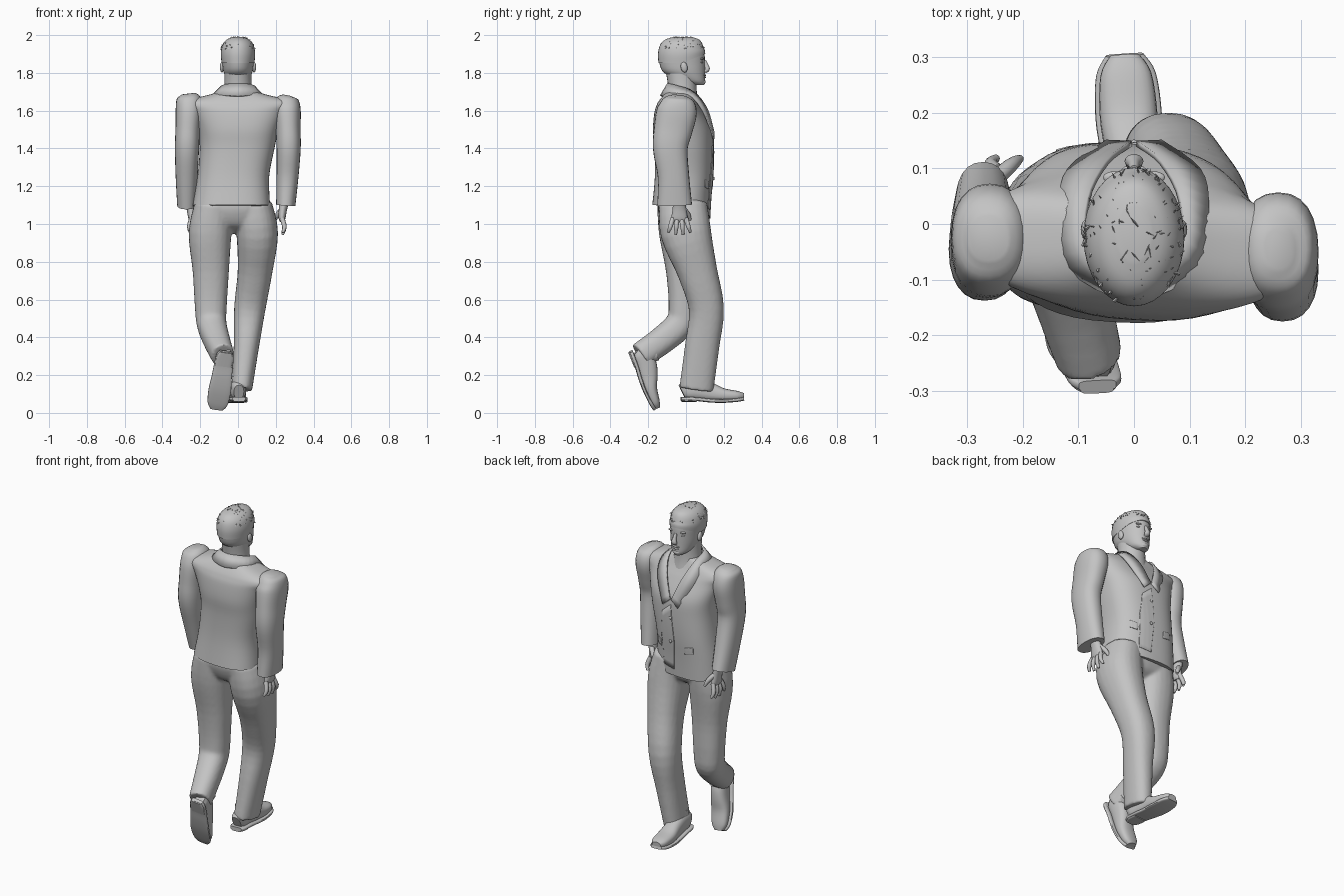
import bpy, bmesh, math, random
from mathutils import Vector, Matrix

random.seed(4)
if "Cube" in bpy.data.objects:
    bpy.data.objects.remove(bpy.data.objects["Cube"])

grey = bpy.data.materials.new("plain_grey")
grey.use_nodes = True
grey.diffuse_color = (0.55, 0.55, 0.55, 1)
grey.node_tree.nodes["Principled BSDF"].inputs["Base Color"].default_value = (0.55, 0.55, 0.55, 1)


def finish(name, bm, angle=45):
    bmesh.ops.recalc_face_normals(bm, faces=bm.faces)
    mesh = bpy.data.meshes.new(name)
    bm.to_mesh(mesh)
    bm.free()
    ob = bpy.data.objects.new(name, mesh)
    bpy.context.collection.objects.link(ob)
    mesh.materials.append(grey)
    bpy.ops.object.select_all(action='DESELECT')
    ob.select_set(True)
    bpy.context.view_layer.objects.active = ob
    bpy.ops.object.shade_smooth_by_angle(angle=math.radians(angle))
    return ob


def spline(rows, steps):
    """Smooth interpolation of rows of numbers."""
    out = []
    last = len(rows) - 1
    for i in range(last):
        a, b, c, d = (rows[max(i - 1, 0)], rows[i], rows[i + 1], rows[min(i + 2, last)])
        for s in range(steps):
            t = s / steps
            out.append([q + 0.5 * t * (r - p + t * (2 * p - 5 * q + 4 * r - w + t * (3 * (q - r) + w - p)))
                        for p, q, r, w in zip(a, b, c, d)])
    return out + [list(rows[-1])]


def tube(name, rows, power=2.0, sides=24, steps=4, flat=False, matrix=None, edit=None):
    """Loft of rounded rings; each row is x, y, z, half width, half depth."""
    rows = spline(rows, steps)
    bm = bmesh.new()
    rings = []
    for i, row in enumerate(rows):
        centre = Vector(row[:3])
        n = Vector(rows[min(i + 1, len(rows) - 1)][:3]) - Vector(rows[max(i - 1, 0)][:3])
        n = Vector((0, 0, 1)) if flat else n.normalized()
        u = Vector((1, 0, 0))
        u = (u - n * u.dot(n)).normalized()
        v = n.cross(u)
        ring = []
        for k in range(sides):
            a = math.tau * k / sides
            c, s = math.cos(a), math.sin(a)
            c = math.copysign(abs(c) ** (2 / power), c)
            s = math.copysign(abs(s) ** (2 / power), s)
            ring.append(bm.verts.new(centre + u * c * row[3] + v * s * row[4]))
        rings.append(ring)
    for r0, r1 in zip(rings, rings[1:]):
        for k in range(sides):
            j = (k + 1) % sides
            bm.faces.new((r0[k], r0[j], r1[j], r1[k]))
    bm.faces.new(rings[0])
    bm.faces.new(rings[-1])
    if edit:
        for v in bm.verts:
            edit(v.co)
    if matrix:
        bm.transform(matrix)
    return finish(name, bm)


def blob(name, at, size, tilt=0.0):
    bm = bmesh.new()
    bmesh.ops.create_uvsphere(bm, u_segments=16, v_segments=10, radius=1)
    bm.transform(Matrix.Translation(at) @ Matrix.Rotation(tilt, 4, 'X') @ Matrix.Diagonal((*size, 1)))
    return finish(name, bm)


def plate(name, outline, target):
    """Thin cloth panel, drawn in x and z, laid on the jacket."""
    bm = bmesh.new()
    bm.faces.new([bm.verts.new((x, 0.16 - 0.06 * x, z)) for x, z in outline])
    bmesh.ops.triangulate(bm, faces=bm.faces)
    bmesh.ops.subdivide_edges(bm, edges=bm.edges, cuts=9, use_grid_fill=True)
    ob = finish(name, bm)
    wrap = ob.modifiers.new("wrap", 'SHRINKWRAP')
    wrap.target = target
    wrap.wrap_mode = 'ABOVE_SURFACE'
    wrap.offset = 0.003
    ob.modifiers.new("thickness", 'SOLIDIFY').thickness = 0.004


# Jacket body, turned slightly, with a lower front hem
def shape_jacket(co):
    if co.z < 1.16:
        drop = min(max((co.y + 0.05) / 0.15, 0), 1)
        co.z -= 0.07 * drop * (1.16 - co.z) / 0.06
    co.y -= 0.06 * co.x


jacket = tube("jacket", [
    (-0.035, -0.027, 1.10, 0.205, 0.152), (-0.025, -0.012, 1.25, 0.19, 0.153),
    (-0.005, -0.01, 1.40, 0.198, 0.155), (0, -0.018, 1.50, 0.215, 0.155),
    (0, -0.035, 1.59, 0.25, 0.13), (0, -0.04, 1.63, 0.29, 0.112), (0, -0.04, 1.655, 0.27, 0.098),
    (0, -0.035, 1.685, 0.15, 0.08), (0, -0.03, 1.705, 0.085, 0.07)],
    power=2.6, sides=48, flat=True, edit=shape_jacket)

# Sleeves with raised shoulders
tube("left_sleeve", [
    (0.26, -0.045, 1.68, 0.025, 0.035), (0.258, -0.046, 1.66, 0.06, 0.078),
    (0.26, -0.048, 1.60, 0.072, 0.106), (0.265, -0.068, 1.50, 0.066, 0.102),
    (0.268, -0.083, 1.40, 0.064, 0.092), (0.262, -0.066, 1.25, 0.058, 0.083),
    (0.253, -0.06, 1.10, 0.051, 0.092)], power=2.3)
tube("right_sleeve", [
    (-0.262, -0.025, 1.69, 0.035, 0.04), (-0.26, -0.025, 1.665, 0.064, 0.078),
    (-0.26, -0.027, 1.60, 0.07, 0.1), (-0.266, -0.038, 1.50, 0.065, 0.097),
    (-0.27, -0.045, 1.40, 0.064, 0.09), (-0.272, -0.008, 1.25, 0.058, 0.083),
    (-0.272, 0.035, 1.10, 0.05, 0.08)], power=2.3)

# Front overlap, pocket flaps and buttons
plate("jacket_front_panel", [(0, 1.46), (0.06, 1.41), (0.08, 1.25), (0.07, 1.08), (-0.01, 1.07), (-0.02, 1.25)], jacket)
for side, label in ((1, "left"), (-1, "right")):
    plate(label + "_pocket_flap", [(side * x, z) for x, z in
          ((0.09, 1.22), (0.15, 1.23), (0.15, 1.19), (0.09, 1.18))], jacket)
for z in (1.24, 1.38):
    blob("jacket_button", (0, 0.147, z), (0.009, 0.005, 0.009))

# Collar and lapels: one band round the neck down to the chest
inner = [(0.005, 0.15, 1.49), (0.05, 0.115, 1.61), (0.085, 0.045, 1.70), (0.085, -0.05, 1.735), (0.0, -0.1, 1.745)]
outer = [(0.05, 0.152, 1.45), (0.12, 0.1, 1.59), (0.135, 0.03, 1.675), (0.12, -0.08, 1.685), (0.0, -0.138, 1.68)]
bm = bmesh.new()
edges = []
for rail in (inner, outer):
    full = rail + [(-x, y, z) for x, y, z in reversed(rail[:-1])]
    edges.append([bm.verts.new(p) for p in spline(full, 4)])
for k in range(len(edges[0]) - 1):
    bm.faces.new((edges[0][k], edges[0][k + 1], edges[1][k + 1], edges[1][k]))
collar = finish("collar", bm)
collar.modifiers.new("thickness", 'SOLIDIFY').thickness = 0.01


# Hands with four spread fingers and a thumb
def hand(label, side, x, y):
    tube(label + "_palm", [
        (x + side * 0.01, y, 1.13, 0.026, 0.032), (x, y, 1.08, 0.022, 0.036),
        (x - side * 0.005, y, 1.03, 0.018, 0.043), (x - side * 0.005, y, 1.01, 0.01, 0.036)], sides=16)
    for k in range(4):
        off = (k - 1.5) * 0.023
        tip = 0.942 + 0.006 * abs(k - 1.5) ** 2
        tube(label + "_finger", [
            (x - side * 0.005, y + off, 1.03, 0.013, 0.013),
            (x + side * 0.008, y + off * 1.4, 0.985, 0.012, 0.012),
            (x - side * 0.002, y + off * 1.7, tip, 0.007, 0.007)], sides=10, steps=3)
    tube(label + "_thumb", [
        (x, y + 0.02, 1.085, 0.014, 0.014), (x - side * 0.028, y + 0.046, 1.05, 0.013, 0.013),
        (x - side * 0.045, y + 0.058, 1.015, 0.007, 0.007)], sides=10, steps=3)


hand("left", 1, 0.238, -0.035)
hand("right", -1, -0.25, 0.06)

# Trousers, fused into one continuous garment
trousers = tube("trousers", [
    (-0.025, -0.015, 1.16, 0.18, 0.125), (-0.025, -0.018, 1.08, 0.2, 0.132),
    (-0.025, -0.015, 1.0, 0.195, 0.105), (-0.025, -0.01, 0.965, 0.13, 0.06),
    (-0.025, -0.01, 0.95, 0.06, 0.03)], power=2.5, flat=True)
left_leg = tube("left_trouser_leg", [
    (0.08, -0.015, 1.1, 0.1, 0.128), (0.102, 0.0, 0.95, 0.11, 0.134),
    (0.09, 0.06, 0.75, 0.092, 0.106), (0.062, 0.108, 0.55, 0.083, 0.093),
    (0.044, 0.085, 0.35, 0.067, 0.091), (0.02, 0.055, 0.125, 0.055, 0.091)], power=2.3)
right_leg = tube("right_trouser_leg", [
    (-0.13, -0.025, 1.1, 0.1, 0.128), (-0.148, -0.025, 0.95, 0.113, 0.118),
    (-0.144, -0.018, 0.75, 0.096, 0.088), (-0.144, -0.014, 0.57, 0.085, 0.078),
    (-0.14, -0.03, 0.475, 0.079, 0.078), (-0.115, -0.12, 0.39, 0.071, 0.074),
    (-0.08, -0.242, 0.303, 0.06, 0.07)], power=2.3)
for ob in (left_leg, right_leg, trousers):
    ob.select_set(True)
bpy.context.view_layer.objects.active = trousers
bpy.ops.object.join()
fuse = trousers.modifiers.new("fuse", 'REMESH')
fuse.mode = 'VOXEL'
fuse.voxel_size = 0.009
fuse.use_smooth_shade = True
trousers.modifiers.new("soften", 'SMOOTH').iterations = 4


# Shoes, built heel to toe along y and then placed
def shoe(label, heel, toe, up):
    f = (Vector(toe) - Vector(heel)).normalized()
    x = f.cross(Vector(up)).normalized()
    z = x.cross(f)
    m = Matrix((x, f, z)).transposed().to_4x4()
    m.translation = heel
    profile = [(0.004, 0.026, 0.08, 0), (0.03, 0.039, 0.1, 0), (0.09, 0.043, 0.11, -0.002),
               (0.15, 0.046, 0.1, -0.008), (0.22, 0.052, 0.072, -0.01),
               (0.295, 0.046, 0.052, -0.004), (0.33, 0.026, 0.034, 0.003)]
    tube(label + "_shoe", [(0, y, h / 2 + dip, w, h / 2) for y, w, h, dip in profile], power=2.5, matrix=m)
    tube(label + "_sole", [(0, y * 1.02 - 0.006, 0.004 + dip, w + 0.008, 0.01) for y, w, h, dip in profile],
         power=4, matrix=m)
    tube(label + "_heel", [(0, y, -0.002, w, 0.01) for y, w in ((0.0, 0.03), (0.03, 0.043), (0.08, 0.043))],
         power=4, matrix=m)
    tube(label + "_sock", [(0, 0.055, z, 0.034, 0.042) for z in (0.05, 0.09, 0.125)], sides=16, matrix=m)


shoe("left", (0.005, -0.025, 0.071), (-0.017, 0.305, 0.068), (0, 0, 1))
shoe("right", (-0.066, -0.294, 0.322), (-0.115, -0.165, 0.001), (0, 1, 0.4))

# Neck and head
tube("neck", [(0, -0.01, 1.55, 0.1, 0.1), (0, -0.015, 1.66, 0.08, 0.077),
              (0, -0.02, 1.74, 0.072, 0.076), (0, -0.025, 1.82, 0.072, 0.085)], flat=True)
skull = [(0, 0.065, 1.735, 0.025, 0.03), (0, 0.035, 1.755, 0.053, 0.065),
         (0, -0.008, 1.80, 0.075, 0.108), (0, -0.02, 1.85, 0.083, 0.12),
         (0, -0.022, 1.90, 0.087, 0.12), (0, -0.022, 1.945, 0.078, 0.109),
         (0, -0.018, 1.973, 0.056, 0.086), (0, -0.015, 1.987, 0.025, 0.045)]
tube("head", skull, sides=32, flat=True)
tube("nose", [(0, 0.098, 1.865, 0.008, 0.008), (0, 0.108, 1.838, 0.011, 0.012),
              (0, 0.113, 1.818, 0.017, 0.013), (0, 0.1, 1.806, 0.012, 0.008)], sides=14)
for z, w in ((1.788, 0.024), (1.777, 0.02)):
    blob("lip", (0, 0.094, z), (w, 0.013, 0.006))
blob("chin", (0, 0.082, 1.752), (0.026, 0.022, 0.016))
for side, label in ((1, "left"), (-1, "right")):
    blob(label + "_ear", (side * 0.085, -0.01, 1.83), (0.011, 0.018, 0.028), 0.2)
    blob(label + "_eye", (side * 0.034, 0.081, 1.857), (0.015, 0.01, 0.006))
    blob(label + "_brow", (side * 0.034, 0.084, 1.875), (0.022, 0.011, 0.006))


# Hair: cap raised at the brow, with short tufts
def hairline(co):
    if co.z < 1.93:
        co.z += max(0, co.y + 0.02) * 0.4 * (1.93 - co.z) / 0.08


tube("hair", [(x, y - 0.002, z + 0.003, w + 0.004, d + 0.004) for x, y, z, w, d in skull[3:]],
     sides=32, flat=True, edit=hairline)
bm = bmesh.new()
for k in range(130):
    a, h = random.uniform(0, math.tau), random.uniform(0.3, 0.98)
    r = math.sqrt(1 - h * h)
    out = Vector((r * math.cos(a), r * math.sin(a), h))
    at = Vector((out.x * 0.094, out.y * 0.126 - 0.022, 1.9 + h * 0.094))
    lean = (out + Vector((random.uniform(-2, 2), random.uniform(0, 3), 0))).normalized()
    m = Matrix.Translation(at) @ lean.to_track_quat('Z', 'Y').to_matrix().to_4x4()
    bmesh.ops.create_cone(bm, segments=3, radius1=0.004, radius2=0, depth=0.022, matrix=m)
for v in bm.verts:
    v.co.z = min(v.co.z, 2.0)
finish("hair_tufts", bm, 20)
